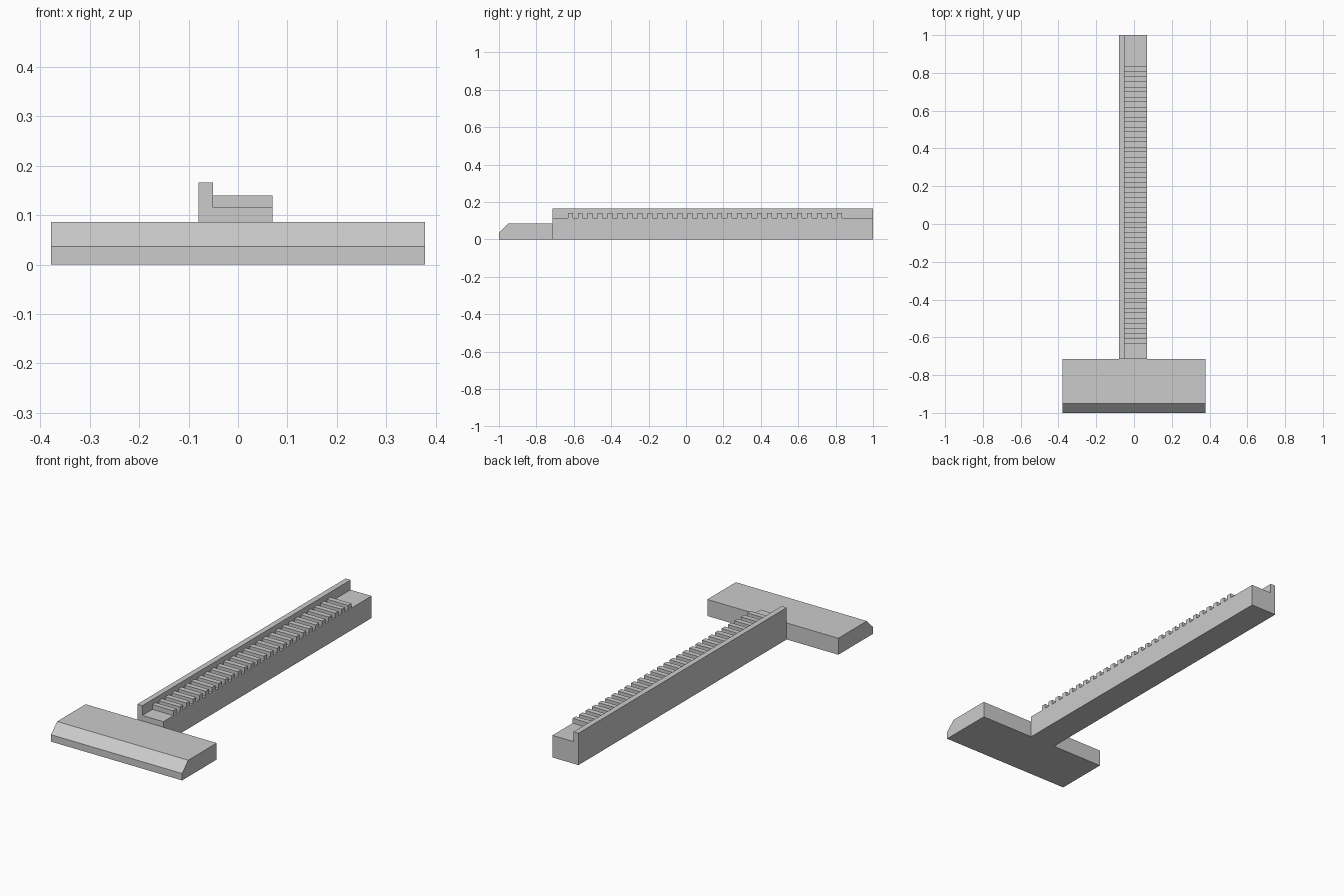
import bpy
import bmesh
from mathutils import Vector

cube = bpy.data.objects.get("Cube")
if cube:
    bpy.data.objects.remove(cube, do_unlink=True)

# Single plain grey
grey = bpy.data.materials.new("plain_grey")
grey.use_nodes = True
colour = (0.6, 0.6, 0.6, 1.0)
grey.diffuse_color = colour
grey.node_tree.nodes["Principled BSDF"].inputs["Base Color"].default_value = colour


def extrude_profile(name, points, direction):
    """Closed solid made by sweeping a flat outline along a direction."""
    bm = bmesh.new()
    face = bm.faces.new([bm.verts.new(p) for p in points])
    swept = bmesh.ops.extrude_face_region(bm, geom=[face], use_keep_orig=True)
    moved = [v for v in swept["geom"] if isinstance(v, bmesh.types.BMVert)]
    bmesh.ops.translate(bm, verts=moved, vec=Vector(direction))
    bmesh.ops.recalc_face_normals(bm, faces=bm.faces[:])
    mesh = bpy.data.meshes.new(name)
    bm.to_mesh(mesh)
    bm.free()
    mesh.materials.append(grey)
    obj = bpy.data.objects.new(name, mesh)
    bpy.context.collection.objects.link(obj)
    return obj


FRONT, JOINT, BACK = -1.0, -0.715, 1.0
HALF_WIDTH = 0.378
LEFT, WALL, RIGHT = -0.08, -0.051, 0.07
FLOOR, TOOTH_TOP, WALL_TOP = 0.115, 0.14, 0.166

# Wide head plate with a chamfered front edge
head_outline = [(FRONT, 0), (JOINT, 0), (JOINT, 0.086),
                (-0.95, 0.086), (FRONT, 0.036)]
extrude_profile("head_plate", [(-HALF_WIDTH, y, z) for y, z in head_outline],
                (2 * HALF_WIDTH, 0, 0))

# Long bar with a raised guide wall along one side
bar_outline = [(LEFT, 0), (RIGHT, 0), (RIGHT, FLOOR),
               (WALL, FLOOR), (WALL, WALL_TOP), (LEFT, WALL_TOP)]
extrude_profile("bar_with_guide_wall", [(x, JOINT, z) for x, z in bar_outline],
                (0, BACK - JOINT, 0))

# Row of square rack teeth, with gaps as wide as the teeth
teeth_start, teeth_end, count = -0.632, 0.833, 28
width = (teeth_end - teeth_start) / (2 * count - 1)
tooth_outline = [(WALL, FLOOR), (RIGHT, FLOOR), (RIGHT, TOOTH_TOP), (WALL, TOOTH_TOP)]
teeth = extrude_profile("rack_teeth", [(x, teeth_start, z) for x, z in tooth_outline],
                        (0, width, 0))
row = teeth.modifiers.new("tooth_row", "ARRAY")
row.count = count
row.use_relative_offset = False
row.use_constant_offset = True
row.constant_offset_displace = (0, 2 * width, 0)
